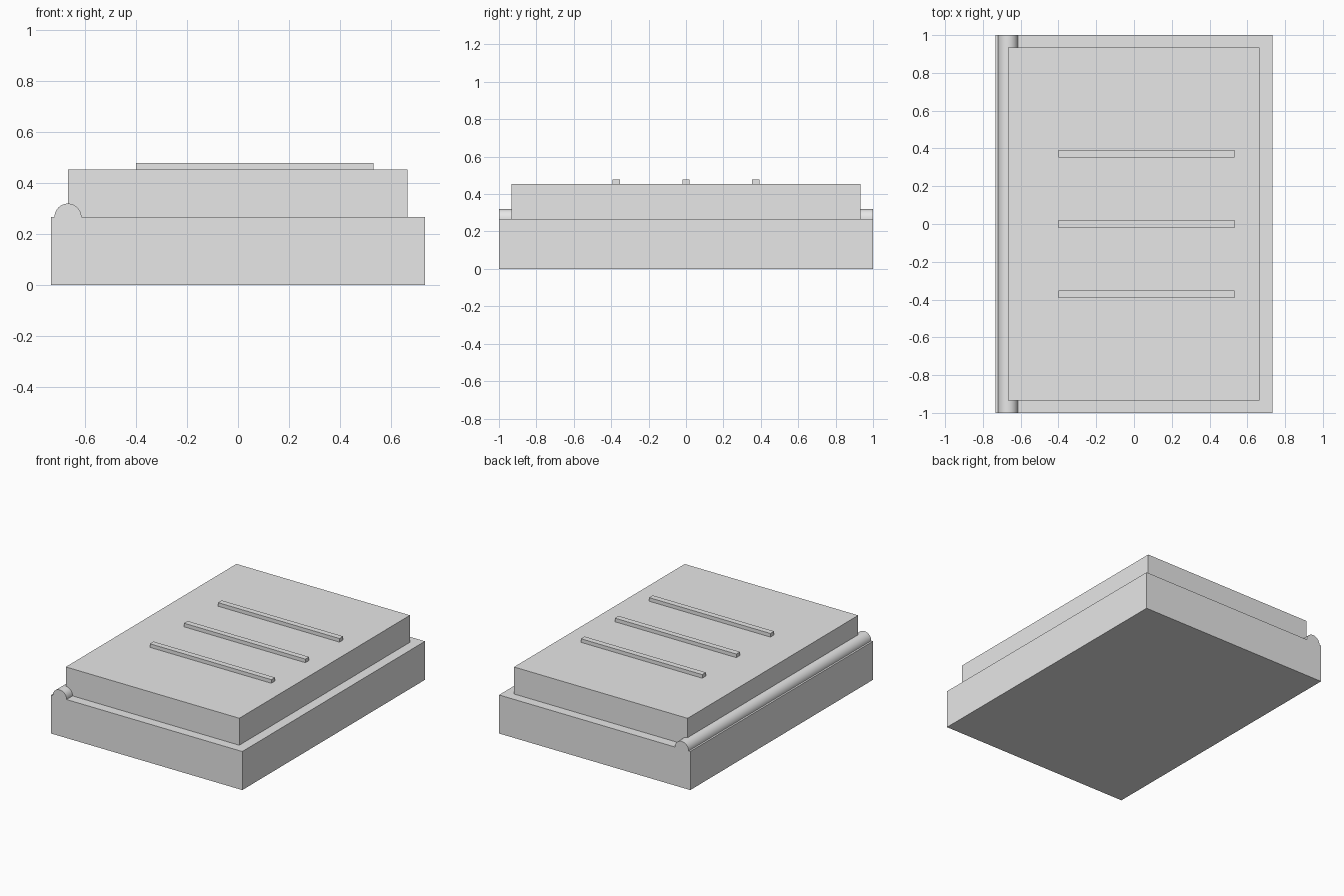
import bpy, bmesh, math

if "Cube" in bpy.data.objects:
    bpy.data.objects.remove(bpy.data.objects["Cube"])

grey = bpy.data.materials.new("plain_grey")
grey.diffuse_color = (0.8, 0.8, 0.8, 1)
grey.use_nodes = True
grey.node_tree.nodes["Principled BSDF"].inputs["Base Color"].default_value = grey.diffuse_color


def extrude_profile(name, profile, y0, y1):
    """Closed (x, z) profile, swept from y0 to y1."""
    bm = bmesh.new()
    face = bm.faces.new([bm.verts.new((x, y0, z)) for x, z in profile])
    swept = bmesh.ops.extrude_face_region(bm, geom=[face])
    verts = [g for g in swept["geom"] if isinstance(g, bmesh.types.BMVert)]
    bmesh.ops.translate(bm, verts=verts, vec=(0, y1 - y0, 0))
    bmesh.ops.recalc_face_normals(bm, faces=bm.faces)
    mesh = bpy.data.meshes.new(name)
    bm.to_mesh(mesh)
    bm.free()
    mesh.materials.append(grey)
    obj = bpy.data.objects.new(name, mesh)
    bpy.context.collection.objects.link(obj)
    return obj


def box(name, x0, x1, y0, y1, z0, z1):
    return extrude_profile(name, [(x0, z0), (x1, z0), (x1, z1), (x0, z1)], y0, y1)


# Base slab with a half-round hinge bead running along its left edge
HALF_W, BASE_TOP = 0.733, 0.267
BEAD_X, BEAD_R, STEPS = -0.667, 0.053, 20
bead = [(BEAD_X + BEAD_R * math.cos(math.pi * i / STEPS),
         BASE_TOP + BEAD_R * math.sin(math.pi * i / STEPS)) for i in range(STEPS + 1)]
base = extrude_profile(
    "base_with_hinge_bead",
    [(-HALF_W, 0), (HALF_W, 0), (HALF_W, BASE_TOP)] + bead + [(-HALF_W, BASE_TOP)],
    -1, 1)
bpy.context.view_layer.objects.active = base
base.select_set(True)
bpy.ops.object.shade_smooth_by_angle(angle=math.radians(30))

# Raised lid block
LID_TOP = 0.454
box("lid", -0.666, 0.664, -0.934, 0.934, BASE_TOP, LID_TOP)

# Three grip ribs across the lid
for i, y in enumerate((-0.373, 0, 0.373)):
    box(f"rib_{i + 1}", -0.4, 0.531, y - 0.02, y + 0.02, LID_TOP, 0.479)
